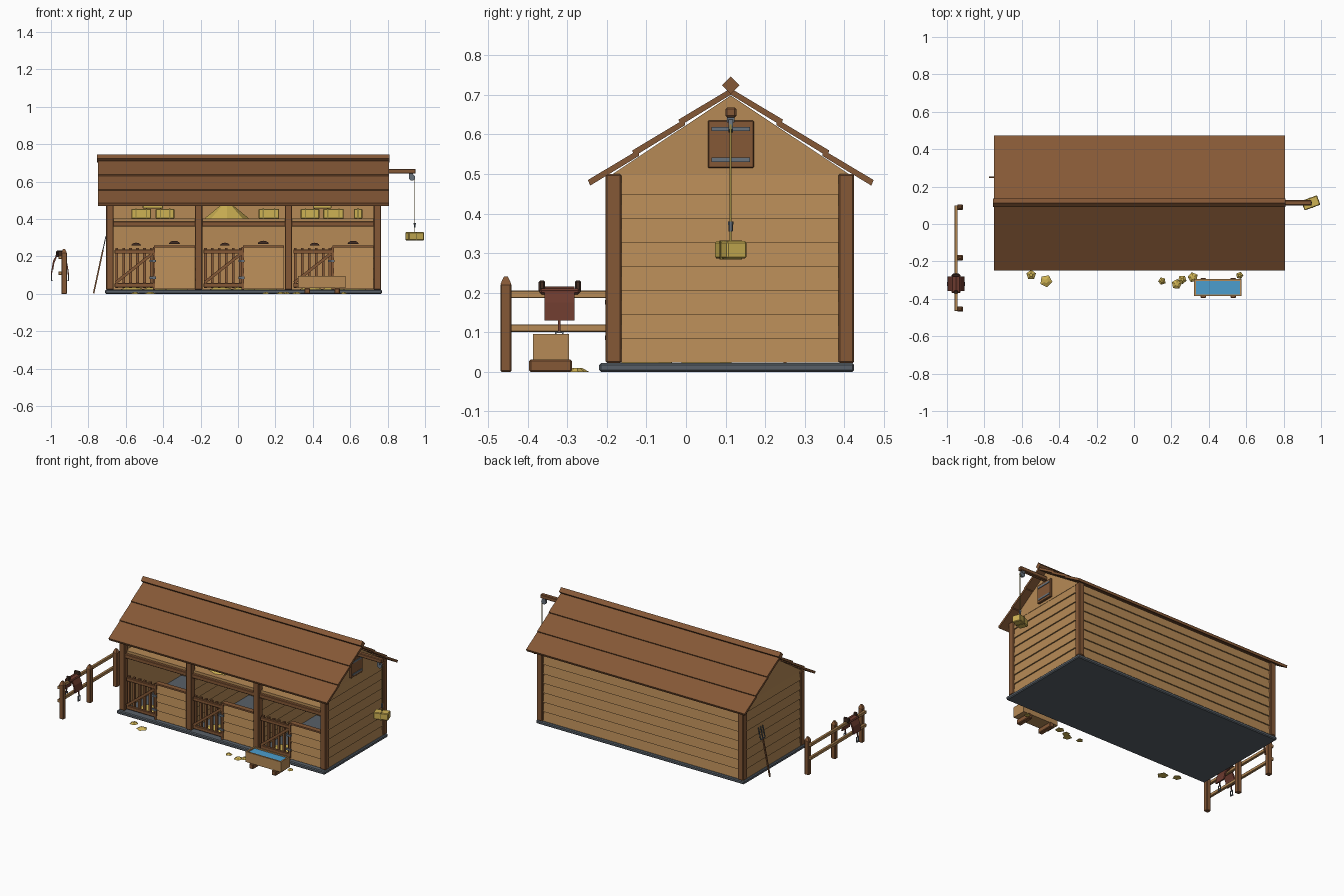
import bpy, bmesh, math
from mathutils import Vector, Matrix

if "Cube" in bpy.data.objects:
    bpy.data.objects.remove(bpy.data.objects["Cube"])


def material(name, rgb):
    m = bpy.data.materials.new(name)
    lin = [(c / 255 / 12.92) if c < 11 else ((c / 255 + 0.055) / 1.055) ** 2.4 for c in rgb]
    m.diffuse_color = (*lin, 1)
    m.use_nodes = True
    m.node_tree.nodes["Principled BSDF"].inputs["Base Color"].default_value = m.diffuse_color
    return m


BROWN = material("brown_timber", (133, 88, 54))
TAN = material("tan_boards", (182, 138, 86))
STONE = material("grey_stone", (88, 96, 104))
IRON = material("iron", (104, 114, 124))
HAY = material("hay", (206, 178, 84))
ROPE = material("rope", (150, 134, 66))
WATER = material("water_blue", (76, 158, 206))
LEATHER = material("red_leather", (108, 58, 46))
DARK = material("dark_leather", (66, 44, 34))


def finish(name, bm, mat):
    bmesh.ops.recalc_face_normals(bm, faces=bm.faces)
    me = bpy.data.meshes.new(name)
    bm.to_mesh(me)
    bm.free()
    me.materials.append(mat)
    ob = bpy.data.objects.new(name, me)
    bpy.context.collection.objects.link(ob)
    return ob


def add_box(bm, size, matrix, bevel=0):
    b = bmesh.new()
    bmesh.ops.create_cube(b, size=1, matrix=Matrix.Diagonal((*size, 1)))
    if bevel:
        bmesh.ops.bevel(b, geom=b.edges[:], offset=bevel, segments=1, affect='EDGES')
    b.transform(matrix)
    me = bpy.data.meshes.new("tmp")
    b.to_mesh(me)
    b.free()
    bm.from_mesh(me)
    bpy.data.meshes.remove(me)


def boxes(name, mat, items, bevel=0, turn=0):
    """Each item is x0, x1, y0, y1, z0, z1."""
    bm = bmesh.new()
    for x0, x1, y0, y1, z0, z1 in items:
        mid = ((x0 + x1) / 2, (y0 + y1) / 2, (z0 + z1) / 2)
        add_box(bm, (x1 - x0, y1 - y0, z1 - z0),
                Matrix.Translation(mid) @ Matrix.Rotation(turn, 4, 'Z'), bevel)
    return finish(name, bm, mat)


def bars(name, mat, segs, w, d=None, bevel=0):
    """Square bars running between pairs of points."""
    bm = bmesh.new()
    for p, q in segs:
        p, q = Vector(p), Vector(q)
        rot = (q - p).to_track_quat('Z', 'Y').to_matrix().to_4x4()
        add_box(bm, (w, d or w, (q - p).length), Matrix.Translation((p + q) / 2) @ rot, bevel)
    return finish(name, bm, mat)


def prisms(name, mat, profiles, axis, a, b):
    """Extrude 2D profiles along x (points are y, z) or y (points are x, z)."""
    bm = bmesh.new()
    for pts in profiles:
        ends = []
        for t in (a, b):
            ends.append([bm.verts.new((t, u, v) if axis == 'x' else (u, t, v)) for u, v in pts])
        n = len(pts)
        bm.faces.new(ends[0])
        bm.faces.new(ends[1])
        for i in range(n):
            j = (i + 1) % n
            bm.faces.new((ends[0][i], ends[0][j], ends[1][j], ends[1][i]))
    return finish(name, bm, mat)


def boarding(name, axis, a, b, inner, out, z0, z1, pitch=0.0605):
    """Overlapping horizontal boards, thicker at the lower edge."""
    rows, z = [], z0
    while z < z1 - 0.01:
        top = min(z + pitch, z1)
        rows.append([(inner, z), (inner + out * 0.026, z), (inner + out * 0.018, top), (inner, top)])
        z = top
    return prisms(name, TAN, rows, axis, a, b)


def cones(name, mat, items, sides=6):
    """Each item is x, y, z, radius, height, top radius."""
    bm = bmesh.new()
    for i, (x, y, z, r, h, r2) in enumerate(items):
        bmesh.ops.create_cone(bm, cap_ends=True, segments=sides, radius1=r, radius2=r2, depth=h,
                              matrix=Matrix.Translation((x, y, z + h / 2)) @ Matrix.Rotation(i * 0.8, 4, 'Z'))
    return finish(name, bm, mat)


# Foundation, posts and front beams
boxes("foundation", STONE, [(-0.71, 0.77, -0.22, 0.425, 0, 0.022)], 0.005)
post_x = [-0.685, -0.21, 0.27, 0.745]
boxes("front_posts", BROWN, [(x - 0.02, x + 0.02, -0.203, -0.163, 0.022, 0.5) for x in post_x], 0.004)
boxes("back_posts", BROWN, [(x - 0.02, x + 0.02, 0.385, 0.425, 0.022, 0.5) for x in (post_x[0], post_x[3])], 0.004)
boxes("front_beams", BROWN, [(-0.7, 0.76, -0.198, -0.168, z, z + 0.026) for z in (0.36, 0.474)], 0.003)
boxes("loft_floor", TAN, [(-0.69, 0.75, -0.18, 0.4, 0.386, 0.402)])

# Walls
boarding("right_wall", 'y', -0.18, 0.4, 0.735, 1, 0.024, 0.5)
boarding("left_wall", 'y', -0.18, 0.4, -0.675, -1, 0.024, 0.5)
boarding("back_wall", 'x', -0.68, 0.74, 0.39, 1, 0.024, 0.5)
gable = [(-0.185, 0.5), (0.113, 0.698), (0.411, 0.5)]
prisms("right_gable", TAN, [gable], 'x', 0.735, 0.755)
prisms("left_gable", TAN, [gable], 'x', -0.695, -0.675)
for x in post_x[1:3]:
    boarding("stall_partition", 'y', -0.165, 0.39, x - 0.012, 1, 0.024, 0.386)

# Roof courses, each lapping over the one below
for side, name in ((-1, "front_roof"), (1, "back_roof")):
    rows = []
    for d0, d1 in ((0, 0.126), (0.115, 0.243), (0.232, 0.355)):
        a, b = 0.700 - 0.666 * d0, 0.707 - 0.666 * d1
        ya, yb = 0.113 + side * d0, 0.113 + side * d1
        rows.append([(ya, a), (yb, b), (yb + side * 0.006, b + 0.014), (ya, a + 0.016)])
    prisms(name, BROWN, rows, 'x', -0.748, 0.806)
prisms("ridge_beam", BROWN, [[(0.091, 0.724), (0.113, 0.746), (0.135, 0.724), (0.113, 0.702)]], 'x', -0.755, 0.81)

# Three stalls: slatted gate on the left, boarded half wall on the right
for L in post_x[:3]:
    g0, g1, p1 = L + 0.026, L + 0.232, L + 0.455
    boxes("gate_rails", BROWN, [(g0, g1, -0.196, -0.18, z, z + 0.022) for z in (0.035, 0.215)], 0.002)
    boxes("gate_slats", BROWN, [(x - 0.007, x + 0.007, -0.186, -0.172, 0.03, 0.245)
                                for x in [g0 + 0.01 + i * 0.0372 for i in range(6)]])
    bars("gate_brace", BROWN, [((g0 + 0.005, -0.193, 0.06), (g1 - 0.005, -0.193, 0.215))], 0.012, 0.016)
    boarding("stall_front", 'x', g1 + 0.008, p1, -0.17, -1, 0.026, 0.25, 0.056)
    boxes("stall_front_cap", BROWN, [(g1 + 0.004, p1, -0.2, -0.166, 0.248, 0.258),
                                     (g1 - 0.002, g1 + 0.01, -0.2, -0.166, 0.022, 0.25)])
    boxes("gate_latch", IRON, [(g1 - 0.02, g1 + 0.014, -0.204, -0.194, z, z + 0.012) for z in (0.08, 0.17)])
    for x, z, r in ((L + 0.14, 0.258, 0.026), (L + 0.345, 0.266, 0.03)):
        arc = [(x + r * math.cos(i * math.pi / 6), z + 0.6 * r * math.sin(i * math.pi / 6)) for i in range(7)]
        prisms("tack_rest", DARK, [arc], 'y', 0.34, 0.39)
    cones("stall_hay", HAY, [(L + 0.12 + 0.12 * i, y, 0.021, 0.07, 0.012, 0.04)
                             for i, y in enumerate((-0.1, 0.05, -0.1))], 7)

# Loft bales and loose hay
bales = [(-0.57, -0.465), (-0.44, -0.34), (0.11, 0.22), (0.335, 0.435), (0.455, 0.565), (0.62, 0.665)]
boxes("loft_bales", HAY, [(a, b, -0.12, -0.04, 0.402, 0.455) for a, b in bales], 0.004)
boxes("loft_bale_ties", ROPE, [(x - 0.003, x + 0.003, -0.122, -0.038, 0.4, 0.457)
                               for a, b in bales for x in (a + 0.025, b - 0.025)])
boxes("upper_loft_bales", HAY, [(-0.51, -0.4, -0.11, -0.03, 0.456, 0.5), (0.4, 0.5, -0.11, -0.03, 0.456, 0.5)], 0.004)
cones("loft_hay_pile", HAY, [(-0.06, -0.03, 0.402, 0.12, 0.09, 0.01)], 8)

# Loft hatch with straps on the right gable
boxes("loft_hatch", BROWN, [(0.75, 0.768, 0.055, 0.172, 0.515, 0.635)], 0.003)
boxes("hatch_straps", IRON, [(0.766, 0.772, 0.065, 0.162, z, z + 0.011) for z in (0.53, 0.608)])

# Hoist with pulley, rope and hanging bale
boxes("hoist_beam", BROWN, [(0.74, 0.95, 0.1, 0.127, 0.643, 0.668)], 0.004)
boxes("pulley_block", IRON, [(0.915, 0.935, 0.104, 0.122, 0.63, 0.645)])
bm = bmesh.new()
bmesh.ops.create_cone(bm, cap_ends=True, segments=12, radius1=0.017, radius2=0.017, depth=0.012,
                      matrix=Matrix.Translation((0.93, 0.113, 0.622)) @ Matrix.Rotation(math.pi / 2, 4, 'X'))
finish("pulley_wheel", bm, IRON)
bars("hoist_rope", ROPE, [((0.945, 0.113, 0.33), (0.945, 0.113, 0.625))], 0.005)
cones("hoist_hook", IRON, [(0.945, 0.113, 0.355, 0.005, 0.025, 0.007)])
boxes("hanging_bale", HAY, [(0.9, 0.99, 0.086, 0.14, 0.286, 0.33)], 0.004, 0.35)
boxes("hanging_bale_tie", ROPE, [(0.942, 0.948, 0.084, 0.142, 0.284, 0.332)], 0, 0.35)

# Fence to the left of the barn
fence_y = (-0.455, -0.18, 0.09)
boxes("fence_posts", BROWN, [(-0.945, -0.915, y - 0.014, y + 0.014, 0, 0.222) for y in fence_y], 0.003)
bm = bmesh.new()
for y in fence_y:
    bmesh.ops.create_cone(bm, cap_ends=True, segments=4, radius1=0.02, radius2=0.007, depth=0.02,
                          matrix=Matrix.Translation((-0.93, y, 0.231)) @ Matrix.Rotation(math.pi / 4, 4, 'Z'))
finish("fence_post_tips", bm, BROWN)
boxes("fence_rails", TAN, [(-0.96, -0.943, -0.465, 0.1, z, z + 0.019) for z in (0.101, 0.186)], 0.002)

# Saddle over the top rail: arched seat, flaps, pommel, stirrups
cx = -0.952
arch = [(0.045, 0.13), (0.037, 0.175), (0.02, 0.208), (0, 0.215)]
outer = [(cx + u, v) for u, v in arch] + [(cx - u, v) for u, v in arch[-2::-1]]
inner = [(cx + (x - cx) * 0.8, z - 0.009 * (z > 0.14)) for x, z in reversed(outer)]
prisms("saddle_flaps", LEATHER, [outer + inner], 'y', -0.357, -0.282)
boxes("saddle_seat", LEATHER, [(cx - 0.024, cx + 0.024, -0.37, -0.268, 0.196, 0.211)], 0.005)
boxes("saddle_pommels", DARK, [(cx - w, cx + w, y - 0.008, y + 0.008, 0.2, 0.231)
                               for y, w in ((-0.364, 0.012), (-0.273, 0.02))], 0.004)
bars("stirrup_straps", LEATHER, [((cx + s * 0.043, -0.32, 0.13), (cx + s * 0.045, -0.32, 0.1)) for s in (-1, 1)], 0.006)
boxes("stirrups", IRON, [b for s in (-1, 1) for x in (cx + s * 0.045,) for b in (
    (x - 0.003, x + 0.003, -0.331, -0.327, 0.07, 0.1), (x - 0.003, x + 0.003, -0.313, -0.309, 0.07, 0.1),
    (x - 0.003, x + 0.003, -0.331, -0.309, 0.098, 0.102), (x - 0.004, x + 0.004, -0.331, -0.309, 0.068, 0.073))])

# Water trough
x0, x1, y0, y1 = 0.322, 0.576, -0.386, -0.295
boxes("trough_sides", TAN, [(x0, x1, y0, y0 + 0.01, 0.03, 0.096), (x0, x1, y1 - 0.01, y1, 0.03, 0.096),
                            (x0, x0 + 0.01, y0 + 0.01, y1 - 0.01, 0.03, 0.096),
                            (x1 - 0.01, x1, y0 + 0.01, y1 - 0.01, 0.03, 0.096),
                            (x0 + 0.01, x1 - 0.01, y0 + 0.01, y1 - 0.01, 0.03, 0.04)])
boxes("trough_water", WATER, [(x0 + 0.01, x1 - 0.01, y0 + 0.01, y1 - 0.01, 0.04, 0.088)])
boxes("trough_feet", BROWN, [(x - 0.015, x + 0.015, -0.396, -0.288, 0, 0.031) for x in (0.37, 0.53)], 0.004)

# Loose hay on the ground
cones("hay_tufts", HAY, [(x, y, 0, r, 0.01, r * 0.35) for x, y, r in (
    (-0.55, -0.272, 0.027), (-0.47, -0.305, 0.034), (0.15, -0.305, 0.021), (0.228, -0.322, 0.028),
    (0.258, -0.297, 0.024), (0.315, -0.285, 0.028), (0.565, -0.275, 0.02))], 5)

# Pitchfork leaning on the left wall
foot, neck = Vector((-0.772, 0.25, 0.003)), Vector((-0.722, 0.25, 0.235))
up = (neck - foot).normalized()
bars("pitchfork_handle", BROWN, [(foot, neck)], 0.008)
bars("pitchfork_tines", IRON, [(neck + Vector((0, -0.025, 0)), neck + Vector((0, 0.025, 0)))] +
     [(neck + Vector((0, o, 0)), neck + Vector((0, o, 0)) + up * 0.075) for o in (-0.022, 0, 0.022)], 0.005)
